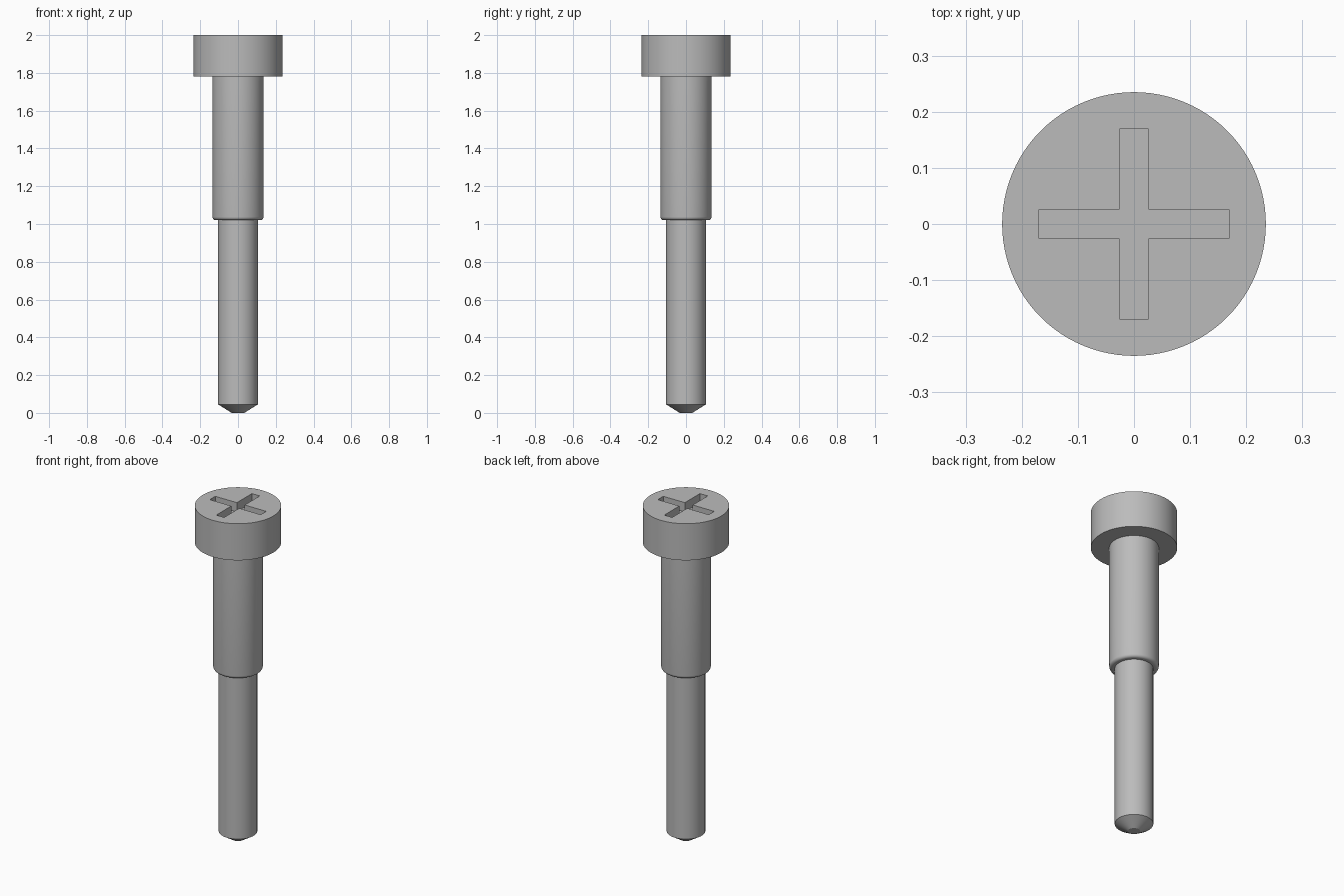
import bpy, bmesh, math

default = bpy.data.objects.get("Cube")
if default:
    bpy.data.objects.remove(default, do_unlink=True)

SEGMENTS = 96
SLOT_LENGTH, SLOT_WIDTH, SLOT_DEPTH = 0.338, 0.052, 0.055

steel = bpy.data.materials.new("plain_grey_steel")
steel.use_nodes = True
grey = (0.5, 0.5, 0.5, 1)
steel.diffuse_color = grey
steel.node_tree.nodes["Principled BSDF"].inputs["Base Color"].default_value = grey


def make_object(name, bm):
    bmesh.ops.recalc_face_normals(bm, faces=bm.faces)
    mesh = bpy.data.meshes.new(name)
    bm.to_mesh(mesh)
    bm.free()
    mesh.materials.append(steel)
    obj = bpy.data.objects.new(name, mesh)
    bpy.context.collection.objects.link(obj)
    return obj


def lathe(name, profile):
    """Turn (radius, height) points into a closed solid with flat end caps."""
    bm = bmesh.new()
    rings = []
    for r, z in profile:
        ring = bmesh.ops.create_circle(bm, segments=SEGMENTS, radius=r)["verts"]
        bmesh.ops.translate(bm, verts=ring, vec=(0, 0, z))
        rings.append(ring)
    for low, high in zip(rings, rings[1:]):
        for i in range(SEGMENTS):
            j = (i + 1) % SEGMENTS
            bm.faces.new((low[i], low[j], high[j], high[i]))
    bm.faces.new(rings[0])
    bm.faces.new(rings[-1])
    return make_object(name, bm)


# Turned body: conical tip, thin shank, rounded shoulder, cylindrical head
fillet = 0.018
shoulder_r, shoulder_z = 0.135, 1.02
arc = [math.radians(a) for a in range(0, 91, 15)]
profile = [(0.033, 0), (0.105, 0.045), (0.105, shoulder_z)]
profile += [(shoulder_r - fillet + fillet * math.sin(a),
             shoulder_z + fillet - fillet * math.cos(a)) for a in arc]
profile += [(shoulder_r, 1.78), (0.235, 1.78), (0.235, 2)]
screw = lathe("shoulder_screw", profile)

# Cross-shaped recess, cut by one extruded outline
a, b = SLOT_LENGTH / 2, SLOT_WIDTH / 2
bm = bmesh.new()
outline = []
for k in range(4):
    c, s = round(math.cos(k * math.pi / 2)), round(math.sin(k * math.pi / 2))
    for x, y in ((a, -b), (a, b), (b, b)):
        outline.append(bm.verts.new((c * x - s * y, s * x + c * y, 2 - SLOT_DEPTH)))
floor = bm.faces.new(outline)
top = bmesh.ops.extrude_face_region(bm, geom=[floor], use_keep_orig=True)["geom"]
bmesh.ops.translate(bm, vec=(0, 0, SLOT_DEPTH + 0.1),
                    verts=[v for v in top if isinstance(v, bmesh.types.BMVert)])
cutter = make_object("cross_recess_cutter", bm)
cutter.hide_render = True

cut = screw.modifiers.new("cross_recess", "BOOLEAN")
cut.operation = "DIFFERENCE"
cut.solver = "EXACT"
cut.object = cutter

bpy.ops.object.select_all(action="DESELECT")
bpy.context.view_layer.objects.active = screw
screw.select_set(True)
bpy.ops.object.modifier_apply(modifier=cut.name)
bpy.data.objects.remove(cutter, do_unlink=True)

# Smooth barrel, crisp edges
bpy.ops.object.shade_smooth_by_angle(angle=math.radians(25))
